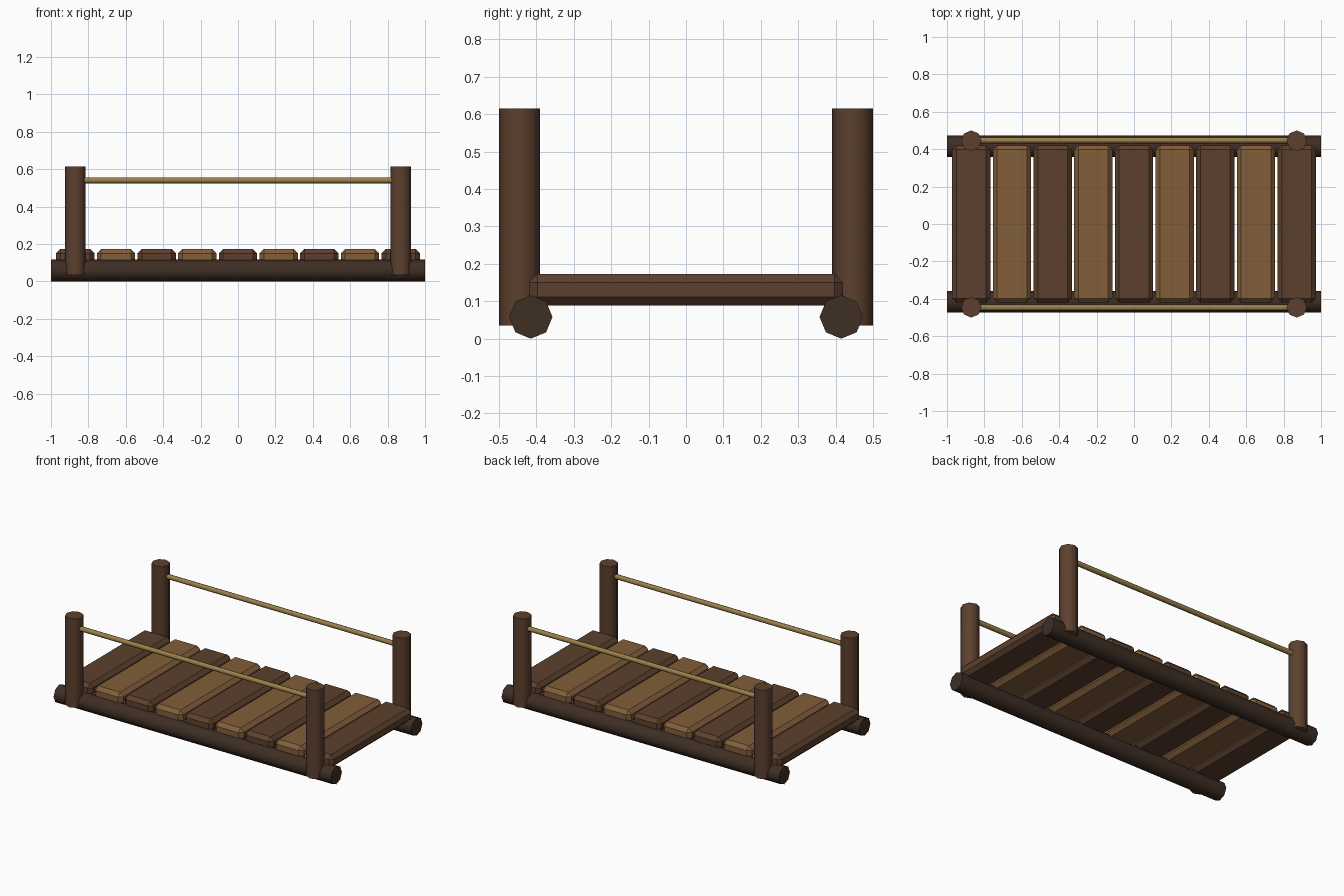
import bpy, bmesh, math
from mathutils import Matrix

if "Cube" in bpy.data.objects:
    bpy.data.objects.remove(bpy.data.objects["Cube"])


def material(name, r, g, b):
    lin = [((c / 255 + 0.055) / 1.055) ** 2.4 for c in (r, g, b)]
    m = bpy.data.materials.new(name)
    m.diffuse_color = (*lin, 1)
    m.use_nodes = True
    m.node_tree.nodes["Principled BSDF"].inputs["Base Color"].default_value = m.diffuse_color
    return m


BEAM = material("dark bark", 62, 46, 36)
DARK = material("brown wood", 92, 64, 46)
LIGHT = material("light wood", 130, 94, 58)
ROPE = material("rope tan", 154, 128, 74)


def make(name, bm, mat, smooth):
    me = bpy.data.meshes.new(name)
    bm.to_mesh(me)
    bm.free()
    ob = bpy.data.objects.new(name, me)
    bpy.context.collection.objects.link(ob)
    me.materials.append(mat)
    if smooth:
        bpy.ops.object.select_all(action='DESELECT')
        ob.select_set(True)
        bpy.context.view_layer.objects.active = ob
        bpy.ops.object.shade_smooth_by_angle(angle=math.radians(50))
    return ob


def rod(name, centre, radius, length, sides, mat, along_x=False):
    bm = bmesh.new()
    m = Matrix.Translation(centre)
    if along_x:
        m = m @ Matrix.Rotation(math.pi / 2, 4, 'Y')
    bmesh.ops.create_cone(bm, cap_ends=True, segments=sides, radius1=radius,
                          radius2=radius, depth=length, matrix=m)
    return make(name, bm, mat, True)


def plank(name, x, mat):
    bm = bmesh.new()
    m = Matrix.Translation((x, 0, 0.131)) @ Matrix.Diagonal((0.205, 0.84, 0.084, 1))
    bmesh.ops.create_cube(bm, size=1, matrix=m)
    bmesh.ops.bevel(bm, geom=bm.edges[:], offset=0.023, offset_type='OFFSET',
                    segments=1, affect='EDGES', profile=0.5)
    return make(name, bm, mat, False)


# Beams, ropes and posts on both sides
for side, s in (("front", -1), ("back", 1)):
    rod(side + "_beam", (0, s * 0.415, 0.058), 0.058, 2.0, 8, BEAM, True)
    rod(side + "_rope", (0, s * 0.447, 0.54), 0.016, 1.65, 8, ROPE, True)
    for end, e in (("left", -1), ("right", 1)):
        rod(f"{side}_{end}_post", (e * 0.87, s * 0.445, 0.325), 0.055, 0.58, 8, DARK)

# Deck planks in alternating colours
for i in range(9):
    plank(f"deck_plank_{i + 1}", (i - 4) * 0.2175, LIGHT if i % 2 else DARK)
